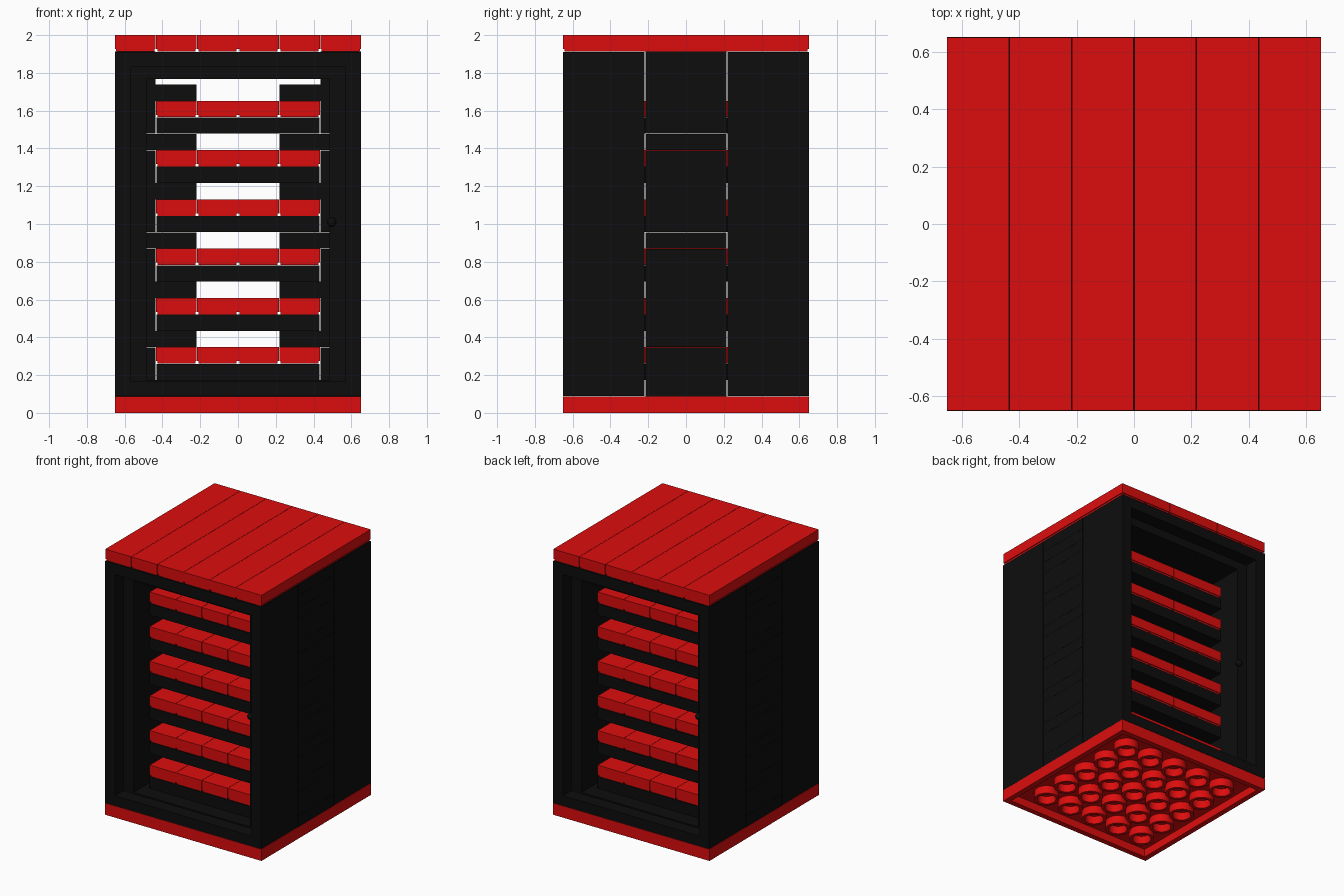
import bpy, bmesh
from math import pi
from mathutils import Matrix, Vector

if "Cube" in bpy.data.objects:
    bpy.data.objects.remove(bpy.data.objects["Cube"])

H = 2 / 23            # plate height
P = 2.5 * H           # grid pitch
G = 0.002             # clearance between pieces


def material(name, col):
    m = bpy.data.materials.new(name)
    m.diffuse_color = (*col, 1)
    m.use_nodes = True
    m.node_tree.nodes["Principled BSDF"].inputs["Base Color"].default_value = m.diffuse_color
    return m


RED = material("red", (0.72, 0.004, 0.004))
BLACK = material("black", (0.004, 0.004, 0.004))


def finish(name, bm, mat):
    bmesh.ops.recalc_face_normals(bm, faces=bm.faces)
    me = bpy.data.meshes.new(name)
    bm.to_mesh(me)
    bm.free()
    ob = bpy.data.objects.new(name, me)
    me.materials.append(mat)
    bpy.context.collection.objects.link(ob)
    return ob


def add_box(bm, x0, x1, y0, y1, z0, z1):
    mid = Vector((x0 + x1, y0 + y1, z0 + z1)) / 2
    size = (x1 - x0, y1 - y0, z1 - z0, 1)
    return bmesh.ops.create_cube(bm, size=1, matrix=Matrix.Translation(mid) @ Matrix.Diagonal(size))["verts"]


def plate(name, x0, x1, y0, y1, k, n=1):
    """Solid black piece, in grid units, n layers tall."""
    bm = bmesh.new()
    add_box(bm, x0 * P + G, x1 * P - G, y0 * P + G, y1 * P - G, k * H, (k + n) * H - G / 2)
    return finish(name, bm, BLACK)


def ring(bm, hx, z0, z1, y):
    return [bm.verts.new(c) for c in ((-hx, y, z0), (hx, y, z0), (hx, y, z1), (-hx, y, z1))]


def bridge(bm, a, b):
    for i in range(4):
        j = (i + 1) % 4
        bm.faces.new((a[i], a[j], b[j], b[i]))


def tile(name, x, length, k):
    """Smooth-topped piece with grooved foot and hollow underside."""
    bm = bmesh.new()
    z, foot = k * H, 0.013
    add_box(bm, x * P + G / 2, (x + 1) * P - G / 2, -length * P / 2 + G, length * P / 2 - G, z + foot, z + H)
    bm.faces.ensure_lookup_table()
    bottom = min(bm.faces, key=lambda f: f.calc_center_median().z)
    for inset, dz in ((0.009, -foot), (0.03, 0.06)):
        bmesh.ops.inset_region(bm, faces=[bottom], thickness=inset)
        bmesh.ops.inset_region(bm, faces=[bottom], thickness=0.0005)
        for v in bottom.verts:
            v.co.z += dz
    return finish(name, bm, RED)


# Base: hollow shell with a 5 x 5 grid of tubes underneath
bm = bmesh.new()
W = 3 * P
rings = [ring(bm, 1, -1, 1, 0) for _ in range(4)]
for r, (h, z) in zip(rings, ((W, H), (W, 0), (W - 0.041, 0), (W - 0.041, 0.06))):
    for v, (sx, sy) in zip(r, ((-1, -1), (1, -1), (1, 1), (-1, 1))):
        v.co = (sx * h, sy * h, z)
for a, b in zip(rings, rings[1:]):
    bridge(bm, a, b)
bm.faces.new(rings[0])
bm.faces.new(rings[-1])
finish("base", bm, RED)

bm = bmesh.new()
for i in range(-2, 3):
    for j in range(-2, 3):
        loops = []
        for r, z in ((0.088, 0.06), (0.088, 0), (0.065, 0), (0.065, 0.06)):
            loops.append(bmesh.ops.create_circle(bm, segments=24, radius=r,
                         matrix=Matrix.Translation((i * P, j * P, z)))["verts"])
        for a, b in zip(loops, loops[1:]):
            for n in range(24):
                m = (n + 1) % 24
                bm.faces.new((a[n], a[m], b[m], b[n]))
tubes = finish("base_tubes", bm, RED)
for f in tubes.data.polygons:
    f.use_smooth = abs(f.normal.z) < 0.5

# Front and back door frames with a stepped opening and a latch nub
for name, turn in (("front_frame", 0), ("back_frame", pi)):
    bm = bmesh.new()
    rs = [ring(bm, *a) for a in (
        (W - G, H + G, 22 * H - G, -P - G), (W - G, H + G, 22 * H - G, -W),
        (0.568, 0.165, 1.83, -W), (0.568, 0.165, 1.83, -0.552),
        (0.485, 0.174, 1.767, -0.552), (0.485, 0.174, 1.767, -P - G))]
    for i in range(6):
        bridge(bm, rs[i], rs[(i + 1) % 6])
    finish(name, bm, BLACK).rotation_euler.z = turn
    bm = bmesh.new()
    bmesh.ops.create_uvsphere(bm, u_segments=12, v_segments=8, radius=0.025,
                              matrix=Matrix.Translation((0.495, -0.555, 1.01)))
    nub = finish(name + "_latch", bm, BLACK)
    nub.rotation_euler.z = turn
    nub.data.shade_smooth()

# Middle column: floor strip, then six shelves of plate, red tiles and spacers
plate("floor_strip", -3, 3, -1, 1, 1)
for k in range(2, 20, 3):
    plate("shelf_plate", -2, 2, -2, 2, k)
    for x in range(-2, 2):
        tile("shelf_tile", x, 4, k + 1)
    for s in (-1, 1):
        plate("side_wall", min(2 * s, 3 * s), max(2 * s, 3 * s), -1, 1, k, 2)
        plate("shelf_spacer", min(s, 3 * s), max(s, 3 * s), -1, 1, k + 2)

# Side walls above the top shelf
for s in (-1, 1):
    for k in (20, 21):
        plate("top_side_wall", min(2 * s, 3 * s), max(2 * s, 3 * s), -1, 1, k)

# Roof of six long tiles
for x in range(-3, 3):
    tile("roof_tile", x, 6, 22)
